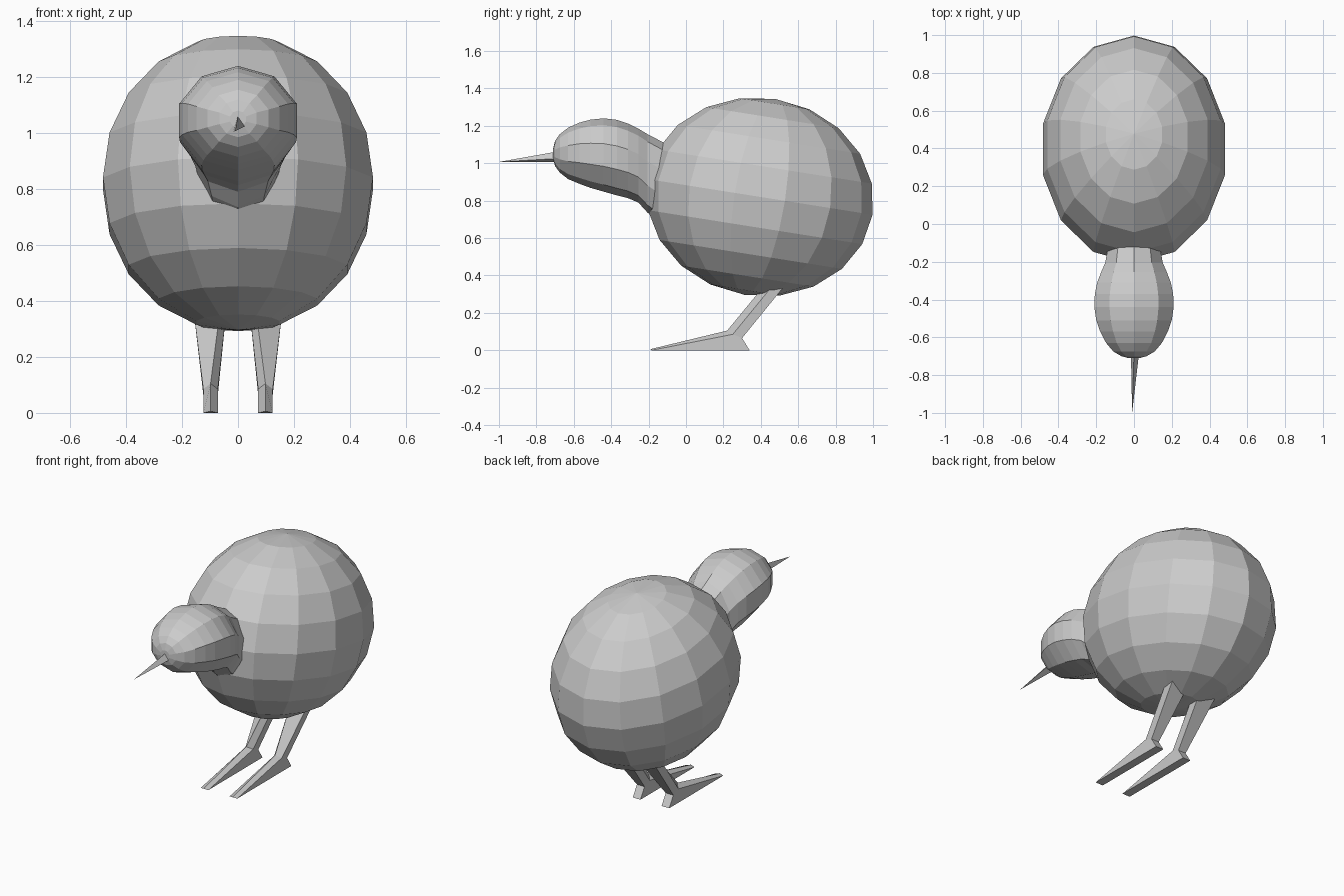
import bpy, bmesh
from math import sin, cos, pi, radians
from mathutils import Matrix

if "Cube" in bpy.data.objects:
    bpy.data.objects.remove(bpy.data.objects["Cube"])


def loft(name, loops, matrix=None):
    """Skin a list of equal-sized point loops; loops of one repeated point become tips."""
    bm = bmesh.new()
    rows = [[bm.verts.new(p) for p in loop] for loop in loops]
    n = len(rows[0])
    for a, b in zip(rows, rows[1:]):
        for i in range(n):
            j = (i + 1) % n
            bm.faces.new((a[i], a[j], b[j], b[i]))
    for loop, row in ((loops[0], rows[0]), (loops[-1], rows[-1])):
        if len(set(loop)) > 2:
            bm.faces.new(row)
    bmesh.ops.remove_doubles(bm, verts=bm.verts, dist=0.0005)
    bmesh.ops.recalc_face_normals(bm, faces=bm.faces)
    if matrix:
        bm.transform(matrix)
        bmesh.ops.recalc_face_normals(bm, faces=bm.faces)
    mesh = bpy.data.meshes.new(name)
    bm.to_mesh(mesh)
    bm.free()
    ob = bpy.data.objects.new(name, mesh)
    bpy.context.collection.objects.link(ob)
    return ob


# Body: 14-sided egg, tilted backwards
SIDES, RINGS = 14, 10
body_loops = []
for r in range(RINGS + 1):
    lat = -pi / 2 + pi * r / RINGS
    body_loops.append([(0.495 * cos(lat) * sin(2 * pi * s / SIDES),
                        0.61 * cos(lat) * cos(2 * pi * s / SIDES),
                        0.53 * sin(lat)) for s in range(SIDES)])
loft("body", body_loops,
     Matrix.Translation((0, 0.395, 0.82)) @ Matrix.Rotation(radians(-9), 4, 'X'))

# Head and neck: ten-sided sections (y, half width, top, bottom)
sections = [
    (-0.71, 0.03, 1.08, 1.02), (-0.70, 0.07, 1.12, 0.985),
    (-0.675, 0.115, 1.155, 0.95), (-0.63, 0.155, 1.19, 0.915),
    (-0.57, 0.188, 1.217, 0.89), (-0.51, 0.21, 1.233, 0.868),
    (-0.44, 0.221, 1.24, 0.848), (-0.37, 0.218, 1.232, 0.828),
    (-0.31, 0.205, 1.212, 0.813), (-0.255, 0.183, 1.185, 0.79),
    (-0.205, 0.16, 1.155, 0.735), (-0.10, 0.14, 1.10, 0.66),
]
loft("head", [[(w * sin(2 * pi * i / 10), y,
                (top + bot) / 2 + (top - bot) / 2 * cos(2 * pi * i / 10))
               for i in range(10)] for y, w, top, bot in sections])

# Beak: thin three-sided spike
loft("beak", [[(0.0, -0.69, 1.062), (0.026, -0.69, 1.025), (-0.016, -0.69, 1.006)],
              [(-0.01, -1.0, 1.007)] * 3])

# Legs: five-sided shank bending at the ankle into a long wedge foot
for side, label in ((-1, "left"), (1, "right")):
    upper = [(0.065, 0.43, 0.36), (0.158, 0.475, 0.36), (0.158, 0.54, 0.36),
             (0.042, 0.54, 0.36), (0.042, 0.475, 0.36)]
    ankle = [(0.098, 0.22, 0.105), (0.124, 0.25, 0.085), (0.124, 0.30, 0.065),
             (0.072, 0.30, 0.065), (0.072, 0.25, 0.085)]
    foot = [(0.098, -0.19, 0.006), (0.124, -0.185, 0.0), (0.124, 0.34, 0.0),
            (0.072, 0.34, 0.0), (0.072, -0.185, 0.0)]
    loft(label + "_leg", [[(side * x, y, z) for x, y, z in loop]
                          for loop in (upper, ankle, foot)])
